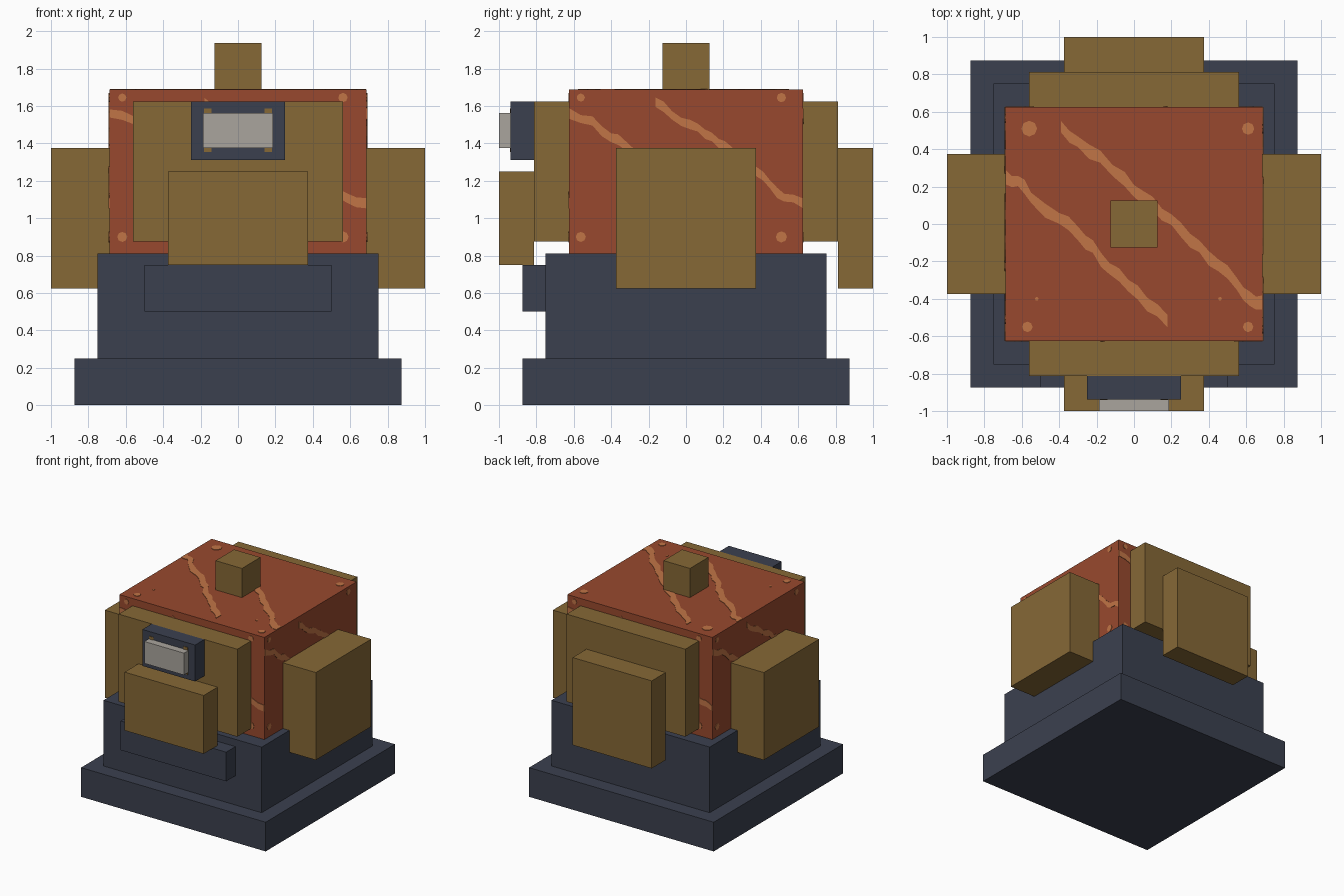
import bpy, bmesh, random
from mathutils import Matrix, Vector

random.seed(4)
if "Cube" in bpy.data.objects:
    bpy.data.objects.remove(bpy.data.objects["Cube"])


def material(name, hex_code):
    def linear(c):
        return c / 12.92 if c <= 0.04045 else ((c + 0.055) / 1.055) ** 2.4
    rgb = [linear(b / 255) for b in bytes.fromhex(hex_code)]
    mat = bpy.data.materials.new(name)
    mat.use_nodes = True
    mat.diffuse_color = (*rgb, 1)
    mat.node_tree.nodes["Principled BSDF"].inputs["Base Color"].default_value = (*rgb, 1)
    return mat


NAVY = material("dark_navy", "3B404F")
BRASS = material("aged_brass", "866836")
RUST = material("rust_red", "98492E")
COPPER = material("light_copper", "C17546")
GREY = material("warm_grey", "AAA59D")


def finish(name, bm, mat):
    mesh = bpy.data.meshes.new(name)
    bm.to_mesh(mesh)
    bm.free()
    mesh.materials.append(mat)
    obj = bpy.data.objects.new(name, mesh)
    bpy.context.collection.objects.link(obj)
    return obj


def box(name, mat, x, y, z):
    """Block spanning the given (low, high) ranges."""
    bm = bmesh.new()
    bmesh.ops.create_cube(bm, size=1)
    for v in bm.verts:
        v.co = [r[0] if c < 0 else r[1] for c, r in zip(v.co, (x, y, z))]
    return finish(name, bm, mat)


def sym(half):
    return (-half, half)


# Stepped base and lower body
box("base", NAVY, sym(0.875), sym(0.875), (0, 0.25))
box("lower_body", NAVY, sym(0.75), sym(0.75), (0.25, 0.8125))
box("front_ledge", NAVY, sym(0.5), (-0.875, -0.75), (0.5, 0.75))

# Upper body and top knob
HX, HY, LOW, TOP = 0.6875, 0.625, 0.8125, 1.6875
box("upper_body", RUST, sym(HX), sym(HY), (LOW, TOP))
box("top_knob", BRASS, sym(0.125), sym(0.125), (TOP, 1.9375))

# Front and back plates with their outer blocks
box("front_plate", BRASS, sym(0.5625), (-0.8125, -HY), (0.875, 1.625))
box("back_plate", BRASS, sym(0.5625), (HY, 0.8125), (0.875, 1.625))
box("front_block", BRASS, sym(0.375), (-1, -0.8125), (0.75, 1.25))
box("back_block", BRASS, sym(0.375), (0.8125, 1), (0.625, 1.375))

# Side blocks
box("left_block", BRASS, (HX, 1), sym(0.375), (0.625, 1.375))
box("right_block", BRASS, (-1, -HX), sym(0.375), (0.625, 1.375))

# Front lamp
box("lamp_housing", NAVY, sym(0.25), (-0.9375, -0.8125), (1.3125, 1.625))
box("lamp_panel", GREY, sym(0.1875), (-1, -0.9375), (1.375, 1.5625))
for sx, side in ((1, "left"), (-1, "right")):
    for z, level in ((1.37, "lower"), (1.57, "upper")):
        x = sx * 0.163
        box(f"lamp_rivet_{level}_{side}", BRASS, (x - 0.02, x + 0.02),
            (-0.942, -0.9375), (z - 0.017, z + 0.017))


def frame(origin, u, v):
    """Matrix from face coordinates (u, v, outward) to the model."""
    u, v = Vector(u), Vector(v)
    m = Matrix((u, v, u.cross(v))).transposed().to_4x4()
    return Matrix.Translation(origin) @ m


def plate(name, bm, matrix):
    """Thicken flat faces outward and place them on a body face."""
    result = bmesh.ops.extrude_face_region(bm, geom=bm.faces[:], use_keep_orig=True)
    for e in result["geom"]:
        if isinstance(e, bmesh.types.BMVert):
            e.co.z += 0.004
    bmesh.ops.recalc_face_normals(bm, faces=bm.faces)
    bm.transform(matrix)
    return finish(name, bm, COPPER)


def streak(name, points, width, half, matrix):
    """Ragged diagonal ribbon through points; u is a fraction of the width."""
    path = []
    for (u0, v0), (u1, v1) in zip(points, points[1:]):
        path += [(u0, v0), ((u0 + u1) / 2, (v0 + v1) / 2 + half * random.choice((-0.4, 0.4)))]
    path.append(points[-1])
    bm = bmesh.new()
    rows = []
    for u, v in path:
        h = half * random.uniform(0.8, 1.15)
        rows.append([bm.verts.new((u * width, v + s * h, 0)) for s in (-1, 1)])
    for a, b in zip(rows, rows[1:]):
        bm.faces.new((a[0], b[0], b[1], a[1]))
    plate(name, bm, matrix)


def spots(name, centres, width, matrix):
    bm = bmesh.new()
    for u, v, r in centres:
        bmesh.ops.create_circle(bm, cap_ends=True, segments=8, radius=r,
                                matrix=Matrix.Translation((u * width, v, 0)))
    plate(name, bm, matrix)


# Streaks and spots repeated on the four upright faces
SIDE_A = [(-.5, .31), (-.4, .27), (-.32, .18), (-.26, .14), (-.1, -.02), (.1, -.18)]
SIDE_B = [(-.13, .37), (-.06, .3), (.02, .25), (.08, .2), (.14, .15), (.19, .11),
          (.3, 0), (.36, -.07), (.42, -.14), (.5, -.17)]
SIDE_SPOTS = [(-.45, .395, .022), (.408, .395, .025), (-.45, -.35, .027), (.408, -.35, .03)]
MID, UP = (LOW + TOP) / 2, (0, 0, 1)
FACES = {
    "front": (2 * HX, frame((0, -HY, MID), (1, 0, 0), UP)),
    "back": (2 * HX, frame((0, HY, MID), (-1, 0, 0), UP)),
    "left": (2 * HY, frame((HX, 0, MID), (0, 1, 0), UP)),
    "right": (2 * HY, frame((-HX, 0, MID), (0, -1, 0), UP)),
}
for face, (width, matrix) in FACES.items():
    streak(f"{face}_long_streak", SIDE_B, width, 0.025, matrix)
    streak(f"{face}_short_streak", SIDE_A, width, 0.025, matrix)
    spots(f"{face}_spots", SIDE_SPOTS, width, matrix)

# Streaks and spots on the top face
TOP_A = [(-.685, .25), (-.62, .23), (-.55, .14), (-.4, .03), (-.3, -.05), (-.22, -.12),
         (-.13, -.24), (-.03, -.33), (.07, -.43), (.18, -.52)]
TOP_B = [(-.39, .52), (-.3, .44), (-.18, .36), (-.05, .24), (.05, .14), (.15, .05),
         (.25, -.03), (.35, -.12), (.45, -.22), (.55, -.32), (.62, -.4), (.685, -.42)]
TOP_SPOTS = [(-.56, .51, .042), (.61, .51, .033), (.61, -.55, .028), (-.57, -.55, .028),
             (-.52, -.4, .01), (.46, -.4, .01)]
top_frame = frame((0, 0, TOP), (1, 0, 0), (0, 1, 0))
streak("top_left_streak", TOP_A, 1, 0.034, top_frame)
streak("top_right_streak", TOP_B, 1, 0.034, top_frame)
spots("top_spots", TOP_SPOTS, 1, top_frame)
